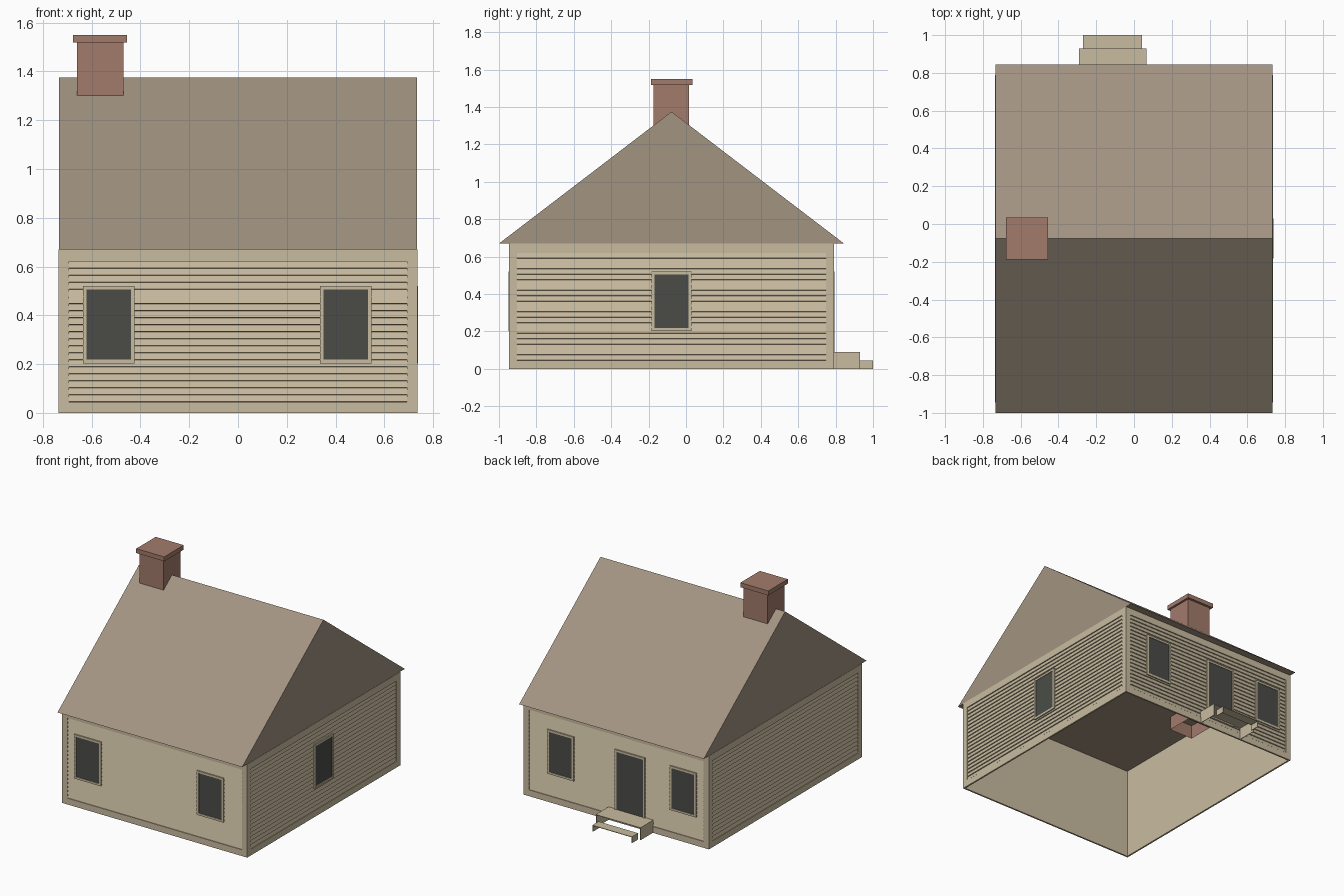
import bpy
import bmesh
from math import radians
from mathutils import Matrix, Vector

if "Cube" in bpy.data.objects:
    bpy.data.objects.remove(bpy.data.objects["Cube"], do_unlink=True)


def material(name, rgb):
    mat = bpy.data.materials.new(name)
    mat.use_nodes = True
    mat.diffuse_color = (*rgb, 1)
    shader = mat.node_tree.nodes["Principled BSDF"]
    shader.inputs["Base Color"].default_value = (*rgb, 1)
    shader.inputs["Roughness"].default_value = 0.9
    return mat


CREAM = material("cream_wood", (0.584, 0.503, 0.352))
TAUPE = material("taupe_roof", (0.361, 0.292, 0.220))
GLASS = material("dark_glass", (0.070, 0.073, 0.064))
BRICK = material("red_brick", (0.366, 0.198, 0.150))


def box(bm, x, y, z):
    """Add a box spanning the three (low, high) ranges."""
    size = [b - a for a, b in (x, y, z)]
    mid = [(a + b) / 2 for a, b in (x, y, z)]
    m = Matrix.Translation(mid) @ Matrix.Diagonal((*size, 1))
    return bmesh.ops.create_cube(bm, size=1, matrix=m)["verts"]


def finish(name, bm, mat, matrix=None):
    bmesh.ops.recalc_face_normals(bm, faces=bm.faces)
    if matrix:
        bm.transform(matrix)
    mesh = bpy.data.meshes.new(name)
    bm.to_mesh(mesh)
    bm.free()
    mesh.materials.append(mat)
    obj = bpy.data.objects.new(name, mesh)
    bpy.context.collection.objects.link(obj)
    return obj


def box_part(name, mat, boxes, matrix=None):
    bm = bmesh.new()
    for b in boxes:
        box(bm, *b)
    return finish(name, bm, mat, matrix)


MID_Y = -0.0775
HALF_X, HALF_Y = 0.735, 0.8675
EAVE, RIDGE = 0.67, 1.375
SIDING_LOW, SIDING_HIGH, BOARDS = 0.045, 0.62, 20
TRIM = 0.042


def border(half, low, high, width, depth, mid=0):
    """Four bars around a rectangle, as ranges for box_part."""
    a, b = mid - half, mid + half
    return [(depth, (a, a + width), (low, high)),
            (depth, (b - width, b), (low, high)),
            (depth, (a + width, b - width), (low, low + width)),
            (depth, (a + width, b - width), (high - width, high))]


def siding(name, half, matrix):
    """Overlapping clapboards, each leaning out toward its lower edge."""
    bm = bmesh.new()
    pitch = (SIDING_HIGH - SIDING_LOW) / BOARDS
    profile = []
    for i in range(BOARDS):
        z = SIDING_LOW + i * pitch
        profile += [(-0.009, z), (-0.002, z + 0.002), (-0.008, z + pitch)]
    rows = [[bm.verts.new((d, s * half, z)) for s in (-1, 1)] for d, z in profile]
    for (a, b), (c, d) in zip(rows, rows[1:]):
        bm.faces.new((a, b, d, c))
    obj = finish(name, bm, CREAM, matrix)
    if obj.data.polygons[1].normal.dot(matrix.to_3x3() @ Vector((1, 0, 0))) < 0:
        obj.data.flip_normals()


def opening(name, mid, half, low, high, matrix):
    """Framed dark window or door on a wall."""
    box_part(name + "_frame", CREAM,
             border(half, low, high, 0.015, (-0.01, 0.004), mid), matrix)
    box_part(name + "_pane", GLASS,
             [((-0.008, 0), (mid - half + 0.014, mid + half - 0.014),
               (low + 0.014, high - 0.014))], matrix)


# Walls: local x points outward, local y runs along the wall
WALLS = {"front": (-90, HALF_Y, HALF_X, (-0.53, 0.442)),
         "left": (0, HALF_X, HALF_Y, (0,)),
         "back": (90, HALF_Y, HALF_X, (-0.442, 0.53)),
         "right": (180, HALF_X, HALF_Y, ())}
for side, (angle, dist, half, windows) in WALLS.items():
    place = (Matrix.Translation((0, MID_Y, 0)) @ Matrix.Rotation(radians(angle), 4, "Z")
             @ Matrix.Translation((dist, 0, 0)))
    box_part(side + "_wall", CREAM,
             [((-0.012, -0.01), (-half + 0.002, half - 0.002), (0, EAVE))], place)
    inner = half - TRIM
    box_part(side + "_trim", CREAM,
             [((-0.011, 0), (-half, -inner), (0, EAVE)),
              ((-0.011, 0), (inner, half), (0, EAVE)),
              ((-0.011, 0), (-inner, inner), (0, SIDING_LOW)),
              ((-0.011, 0), (-inner, inner), (SIDING_HIGH, EAVE))], place)
    siding(side + "_siding", inner, place)
    for i, mid in enumerate(windows):
        opening(f"{side}_window_{i + 1}", mid, 0.106, 0.203, 0.52, place)
    if side == "back":
        opening("door", 0.108, 0.12, 0.075, 0.52, place)

# Gabled roof with a flat underside that closes the room
bm = bmesh.new()
ends = []
for x in (-0.733, 0.733):
    ends.append([bm.verts.new((x, y, z)) for y, z in
                 ((-1, EAVE), (0.845, EAVE), (MID_Y, RIDGE))])
    bm.faces.new(ends[-1])
for i in range(3):
    j = (i + 1) % 3
    bm.faces.new((ends[0][i], ends[0][j], ends[1][j], ends[1][i]))
finish("roof", bm, TAUPE)

# Chimney: hollow stack running below the ceiling, with a flat cap
bm = bmesh.new()
box(bm, (-0.66, -0.47), (-0.173, 0.017), (0.57, 1.52))
bm.faces.ensure_lookup_table()
bmesh.ops.delete(bm, geom=[f for f in bm.faces if f.calc_center_median().z < 0.6],
                 context="FACES_ONLY")
finish("chimney_stack", bm, BRICK)
box_part("chimney_cap", BRICK, [((-0.677, -0.455), (-0.187, 0.034), (1.518, 1.55))])

# Back steps: thin treads on side panels, without risers
T = 0.004
for name, x, y, top in (("upper_step", (-0.29, 0.065), (0.785, 0.93), 0.09),
                        ("lower_step", (-0.27, 0.043), (0.93, 1.0), 0.046)):
    box_part(name, CREAM, [(x, y, (top - T, top)),
                           ((x[0], x[0] + T), y, (0, top - T)),
                           ((x[1] - T, x[1]), y, (0, top - T))])
